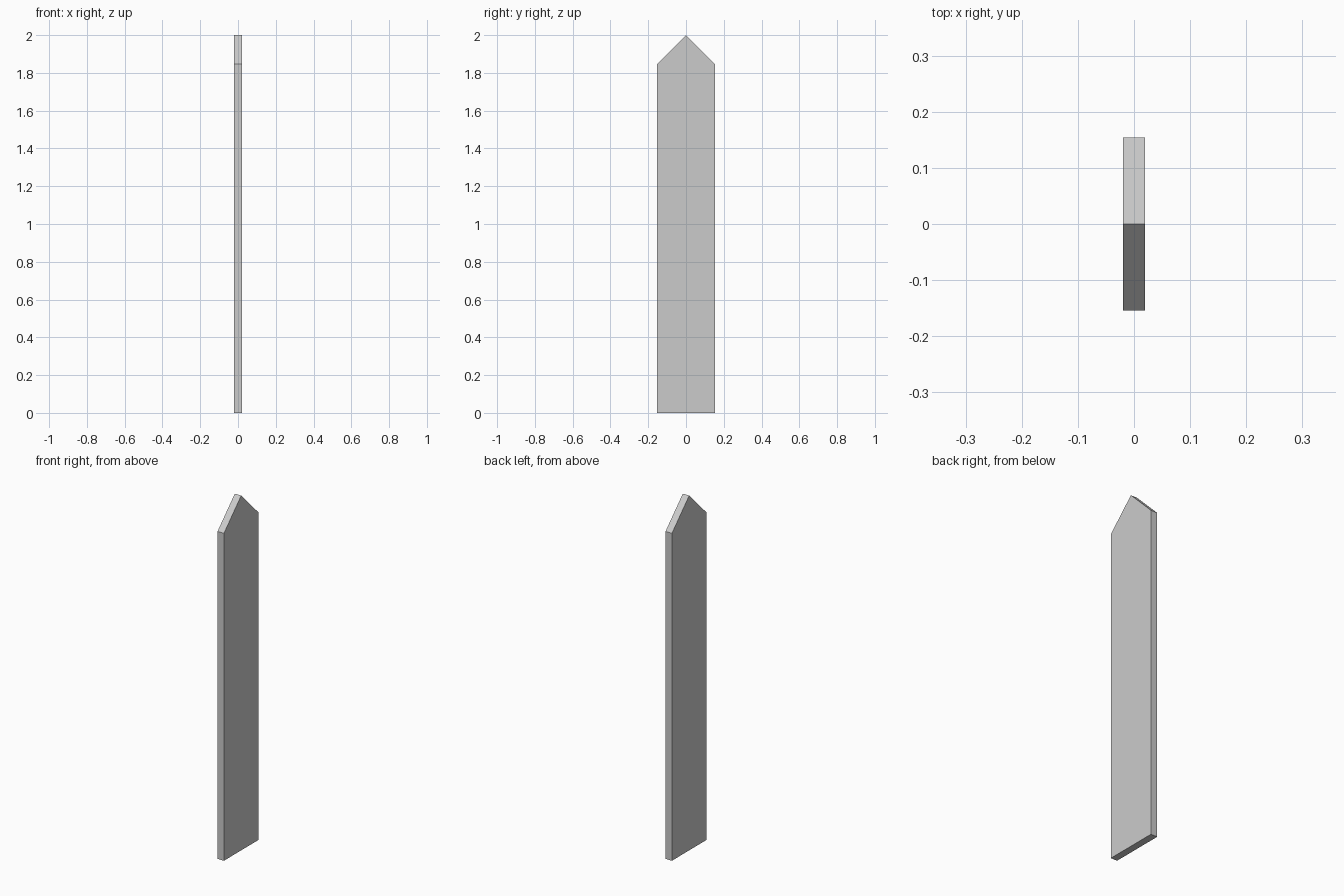
import bpy
import bmesh

if "Cube" in bpy.data.objects:
    bpy.data.objects.remove(bpy.data.objects["Cube"])

HALF_W, HALF_T = 0.154, 0.02
SHOULDER, TOP = 1.846, 2.0

# Picket board: pointed side profile in the y-z plane, extruded along x
bm = bmesh.new()
profile = [(-HALF_W, 0), (HALF_W, 0), (HALF_W, SHOULDER), (0, TOP), (-HALF_W, SHOULDER)]
face = bm.faces.new([bm.verts.new((-HALF_T, y, z)) for y, z in profile])
ext = bmesh.ops.extrude_face_region(bm, geom=[face], use_keep_orig=True)
new_verts = [g for g in ext["geom"] if isinstance(g, bmesh.types.BMVert)]
bmesh.ops.translate(bm, verts=new_verts, vec=(2 * HALF_T, 0, 0))

# Shoulder line separating the pointed tip from the board on both broad faces
for x in (-1, 1):
    pair = [v for v in bm.verts if v.co.x * x > 0 and abs(v.co.z - SHOULDER) < 1e-4]
    bmesh.ops.connect_verts(bm, verts=pair)

bmesh.ops.recalc_face_normals(bm, faces=bm.faces[:])
mesh = bpy.data.meshes.new("fence_picket")
bm.to_mesh(mesh)
bm.free()
picket = bpy.data.objects.new("fence_picket", mesh)
bpy.context.collection.objects.link(picket)
